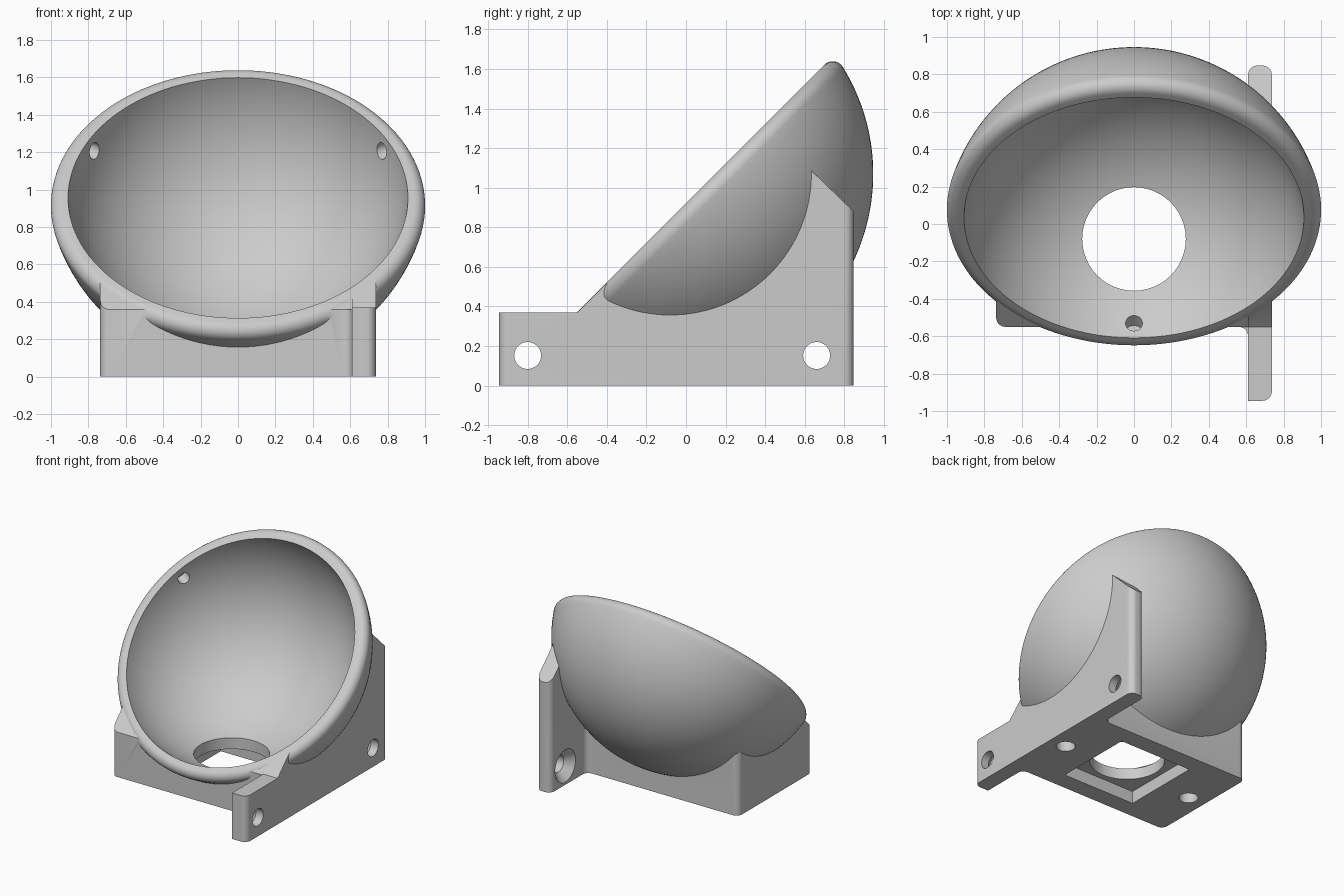
import bpy, bmesh, math
from mathutils import Matrix, Vector

if "Cube" in bpy.data.objects:
    bpy.data.objects.remove(bpy.data.objects["Cube"], do_unlink=True)

CENTRE = Vector((0, -0.08, 1.07))   # centre of the spherical bowl
OUTER, INNER = 1.026, 0.923         # bowl radii
RIM, ROUND = -0.161, 0.06           # rim plane along the tilted axis, rim rounding
SIDE, WALL = 0.737, 0.61            # outer and inner faces of the side plate
TILT = Matrix.Translation(CENTRE) @ Matrix.Rotation(math.radians(45), 4, 'X')


def finish(name, bm):
    bmesh.ops.recalc_face_normals(bm, faces=bm.faces)
    mesh = bpy.data.meshes.new(name)
    bm.to_mesh(mesh)
    bm.free()
    obj = bpy.data.objects.new(name, mesh)
    bpy.context.scene.collection.objects.link(obj)
    return obj


def prism(name, points, offset, rounded=None, radius=0.05):
    """Extrude a closed outline; optionally round the upright edges picked by a rule."""
    bm = bmesh.new()
    face = bm.faces.new([bm.verts.new(p) for p in points])
    out = bmesh.ops.extrude_face_region(bm, geom=[face])
    moved = [v for v in out["geom"] if isinstance(v, bmesh.types.BMVert)]
    bmesh.ops.translate(bm, verts=moved, vec=offset)
    if rounded:
        edges = [e for e in bm.edges
                 if (e.verts[0].co - e.verts[1].co).xy.length < 1e-4
                 and rounded(e.verts[0].co)]
        bmesh.ops.bevel(bm, geom=edges, offset=radius, segments=8,
                        profile=0.5, affect='EDGES')
    return finish(name, bm)


def cylinder(name, start, direction, length, r1, r2=None):
    direction = Vector(direction).normalized()
    place = Matrix.Translation(Vector(start) + direction * length / 2)
    turn = direction.to_track_quat('Z', 'Y').to_matrix().to_4x4()
    bm = bmesh.new()
    bmesh.ops.create_cone(bm, cap_ends=True, segments=48, radius1=r1,
                          radius2=r1 if r2 is None else r2,
                          depth=length, matrix=place @ turn)
    return finish(name, bm)


def boolean(target, tool, operation):
    tool.hide_render = True
    mod = target.modifiers.new(operation.title(), 'BOOLEAN')
    mod.operation, mod.solver, mod.object = operation, 'EXACT', tool
    bpy.context.view_layer.objects.active = target
    bpy.ops.object.modifier_apply(modifier=mod.name)
    bpy.data.objects.remove(tool, do_unlink=True)


# Solid bowl: revolved sphere cap with a rounded outer rim
hc = RIM - ROUND
rc = math.sqrt((OUTER - ROUND) ** 2 - hc ** 2)
low = math.atan2(hc, rc)
profile = [(0, RIM)]
for i in range(11):
    a = math.pi / 2 + (low - math.pi / 2) * i / 10
    profile.append((rc + ROUND * math.cos(a), hc + ROUND * math.sin(a)))
for i in range(1, 41):
    a = low + (-math.pi / 2 - low) * i / 40
    profile.append((OUTER * math.cos(a), OUTER * math.sin(a)))
profile[-1] = (0, -OUTER)
bm = bmesh.new()
verts = [bm.verts.new((r, 0, h)) for r, h in profile]
edges = [bm.edges.new(pair) for pair in zip(verts, verts[1:])]
bmesh.ops.spin(bm, geom=verts + edges, cent=(0, 0, 0), axis=(0, 0, 1),
               angle=2 * math.pi, steps=128)
bmesh.ops.remove_doubles(bm, verts=bm.verts, dist=1e-5)
bmesh.ops.transform(bm, matrix=TILT, verts=bm.verts)
body = finish("bowl_mount", bm)

# Plinth under the bowl, its front corners sloped with the rim
outline = [(-0.55, 0), (-0.55, 0.36), (-0.31, 0.6), (0.39, 0.6), (0.39, 0)]
plinth = prism("plinth", [(-SIDE, y, z) for y, z in outline],
               (SIDE + 0.68, 0, 0), lambda c: c.x < 0)

# Side plate with a forward arm and a rear brace
outline = [(-0.945, 0), (-0.945, 0.37), (-0.55, 0.37), (0.1, 1.01),
           (0.635, 1.085), (0.847, 0.88), (0.847, 0)]
plate = prism("side_plate", [(WALL, y, z) for y, z in outline],
              (SIDE - WALL, 0, 0),
              lambda c: c.y > 0.8 or (c.y < -0.9 and c.x > 0.7))

boolean(body, plinth, 'UNION')
boolean(body, plate, 'UNION')

# Concave fillets where the plate meets the plinth
for y, s in ((-0.55, -1), (0.39, 1)):
    r = 0.05
    arc = [(WALL - r + r * math.sin(t), y + s * (r - r * math.cos(t)))
           for t in (i * math.pi / 16 for i in range(9))]
    pts = arc + [(WALL + 0.03, y + s * r), (WALL + 0.03, y - s * 0.03),
                 (WALL - r, y - s * 0.03)]
    boolean(body, prism("fillet", [(px, py, 0) for px, py in pts], (0, 0, 0.36)), 'UNION')

# Hollow of the bowl
bm = bmesh.new()
bmesh.ops.create_uvsphere(bm, u_segments=128, v_segments=64, radius=INNER, matrix=TILT)
boolean(body, finish("hollow", bm), 'DIFFERENCE')

# Square pocket and round opening in the floor
h = 0.325
square = [(-h, -h), (h, -h), (h, h), (-h, h)]
boolean(body, prism("pocket", [(x, y + CENTRE.y, -0.1) for x, y in square],
                    (0, 0, 0.2)), 'DIFFERENCE')
boolean(body, cylinder("opening", (0, CENTRE.y, -0.05), (0, 0, 1), 0.5, 0.277), 'DIFFERENCE')

# Blind screw holes under the plinth
for x in (-0.59, 0.59):
    boolean(body, cylinder("screw_hole", (x, CENTRE.y, -0.05), (0, 0, 1), 0.25, 0.07),
            'DIFFERENCE')

# Countersunk holes through the side plate
for y in (-0.8, 0.66):
    boolean(body, cylinder("plate_hole", (0.55, y, 0.152), (1, 0, 0), 0.3, 0.068),
            'DIFFERENCE')
    boolean(body, cylinder("countersink", (WALL - 0.01, y, 0.152), (1, 0, 0),
                           0.08, 0.14, 0.06), 'DIFFERENCE')

# Three small blind holes just inside the rim
for degrees in (-90, 30, 150):
    a = math.radians(degrees)
    out = Vector((math.cos(a), math.sin(a), 0))
    start = TILT @ (out * 0.84 + Vector((0, 0, -0.25)))
    boolean(body, cylinder("rim_hole", start, TILT.to_3x3() @ out, 0.11, 0.045),
            'DIFFERENCE')

# Single grey finish
grey = bpy.data.materials.new("light grey")
grey.use_nodes = True
colour = (0.6, 0.6, 0.6, 1)
grey.diffuse_color = colour
grey.node_tree.nodes["Principled BSDF"].inputs["Base Color"].default_value = colour
body.data.materials.clear()
body.data.materials.append(grey)
for poly in body.data.polygons:
    poly.material_index = 0

bpy.ops.object.select_all(action='DESELECT')
body.select_set(True)
bpy.context.view_layer.objects.active = body
bpy.ops.object.shade_smooth_by_angle(angle=math.radians(30))
